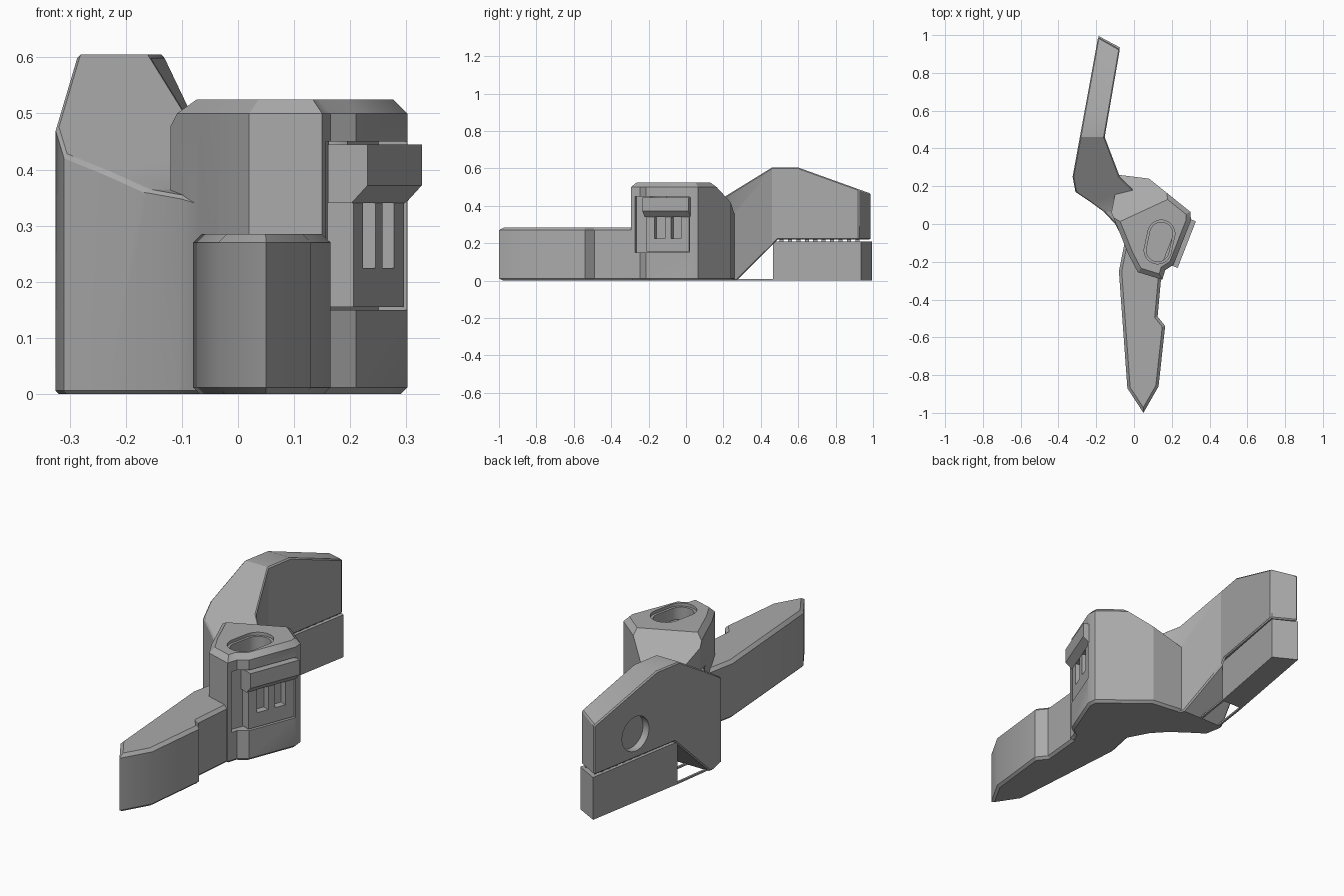
import bpy, bmesh, math
from mathutils import Vector, Matrix

if "Cube" in bpy.data.objects:
    bpy.data.objects.remove(bpy.data.objects["Cube"])

grey = bpy.data.materials.new("plain grey")
grey.use_nodes = True
COLOUR = (0.4, 0.4, 0.4, 1)
grey.diffuse_color = COLOUR
grey.node_tree.nodes["Principled BSDF"].inputs["Base Color"].default_value = COLOUR


def finish(name, bm):
    bmesh.ops.recalc_face_normals(bm, faces=bm.faces[:])
    mesh = bpy.data.meshes.new(name)
    bm.to_mesh(mesh)
    bm.free()
    mesh.materials.append(grey)
    ob = bpy.data.objects.new(name, mesh)
    bpy.context.collection.objects.link(ob)
    return ob


def prism(name, points, low, high, place=None, top=0, bottom=0):
    """Extruded outline with optional chamfers on its two ends."""
    bm = bmesh.new()
    base = bm.faces.new([bm.verts.new((x, y, low)) for x, y in points])
    new = bmesh.ops.extrude_face_region(bm, geom=[base])["geom"]
    bmesh.ops.translate(bm, vec=(0, 0, high - low), verts=[v for v in new if isinstance(v, bmesh.types.BMVert)])
    bmesh.ops.recalc_face_normals(bm, faces=bm.faces[:])
    for level, width in ((high, top), (low, bottom)):
        if width:
            rim = [e for e in bm.edges if all(abs(v.co.z - level) < 1e-5 for v in e.verts)]
            bmesh.ops.bevel(bm, geom=rim, offset=width, segments=1, affect="EDGES")
    if place:
        bm.transform(place)
    return finish(name, bm)


def box(name, low, high, place=None):
    (a, b, c), (d, e, f) = low, high
    return prism(name, [(a, b), (d, b), (d, e), (a, e)], c, f, place)


def cylinder(name, start, end, radius):
    start, end = Vector(start), Vector(end)
    axis = end - start
    bm = bmesh.new()
    bmesh.ops.create_cone(bm, cap_ends=True, segments=40, radius1=radius, radius2=radius, depth=axis.length)
    turn = axis.to_track_quat("Z", "Y").to_matrix().to_4x4()
    bm.transform(Matrix.Translation((start + end) / 2) @ turn)
    return finish(name, bm)


def apply(ob, kind, **settings):
    mod = ob.modifiers.new(kind.title(), kind)
    for key, value in settings.items():
        setattr(mod, key, value)
    bpy.context.view_layer.objects.active = ob
    bpy.ops.object.modifier_apply(modifier=mod.name)


def combine(ob, other, operation):
    apply(ob, "BOOLEAN", object=other, operation=operation, solver="EXACT")
    bpy.data.objects.remove(other)


# Pointed front arm
body = prism("main_body", [(0.05, -1), (0.13, -0.86), (0.165, -0.54), (0.125, -0.49),
                           (0.145, -0.27), (0.1, -0.1), (-0.05, -0.1), (-0.08, -0.25),
                           (-0.035, -0.87)], 0, 0.285, top=0.015, bottom=0.012)

# Tower with a sloping back shoulder
tower = prism("tower", [(0.02, -0.255), (0.15, -0.295), (0.165, -0.245), (0.21, -0.215),
                        (0.302, 0.02), (0.298, 0.065), (0.08, 0.24), (-0.08, 0.26),
                        (-0.12, 0.06), (-0.07, -0.06), (-0.03, -0.16)], 0, 0.525, top=0.025, bottom=0.012)
bm = bmesh.new()
bm.from_mesh(tower.data)
bmesh.ops.bisect_plane(bm, geom=bm.verts[:] + bm.edges[:] + bm.faces[:], plane_co=(0.2, 0.14, 0.525),
                       plane_no=(-0.25, 0.54, 0.78), clear_outer=True)
bmesh.ops.holes_fill(bm, edges=[e for e in bm.edges if e.is_boundary])
bm.to_mesh(tower.data)
bm.free()

# Rear arm: plan outline trimmed by its side profile
SIDEWAYS = Matrix(((0, 0, 1, 0), (1, 0, 0, 0), (0, 1, 0, 0), (0, 0, 0, 1)))
arm = prism("rear_arm", [(-0.19, 0.99), (-0.325, 0.25), (-0.31, 0.17), (-0.235, 0.12), (-0.16, 0.065),
                         (-0.1, 0.0), (-0.03, -0.13), (0.08, 0.1), (-0.075, 0.25), (-0.155, 0.46),
                         (-0.075, 0.925)], 0, 0.8)
side = prism("side_trim", [(-0.2, 0), (0.27, 0), (0.49, 0.22), (1.1, 0.22), (1.1, 0.425),
                           (0.6, 0.605), (0.46, 0.605), (0.07, 0.365), (-0.2, 0.32)], -1, 1, SIDEWAYS)
combine(arm, side, "INTERSECT")
apply(arm, "BEVEL", width=0.016, segments=1, limit_method="ANGLE", angle_limit=math.radians(50))

combine(body, tower, "UNION")
combine(body, arm, "UNION")

# Bolt holes and round pockets
combine(body, cylinder("bolt_hole", (0.05, -0.61, -0.1), (0.05, -0.61, 0.4), 0.056), "DIFFERENCE")
combine(body, cylinder("bolt_sink", (0.05, -0.61, 0.27), (0.05, -0.61, 0.4), 0.066), "DIFFERENCE")
combine(body, cylinder("side_pocket", (0.3, -0.41, 0.15), (0.0, -0.39, 0.15), 0.09), "DIFFERENCE")
combine(body, cylinder("base_pocket", (0.18, -0.06, -0.1), (0.18, -0.06, 0.12), 0.08), "DIFFERENCE")
combine(body, cylinder("disc_pocket", (-0.33, 0.75, 0.34), (-0.2, 0.727, 0.34), 0.085), "DIFFERENCE")


# Long slot in the tower top
def stadium(radius, half):
    points = []
    for i in range(32):
        a = 2 * math.pi * (i + 0.5) / 32
        points.append((radius * math.cos(a), radius * math.sin(a) + math.copysign(half, math.sin(a))))
    return points


slot_place = Matrix.Translation((0.135, -0.095, 0)) @ Matrix.Rotation(math.radians(-12), 4, "Z")
combine(body, prism("slot", stadium(0.06, 0.045), 0.3, 0.6, slot_place), "DIFFERENCE")
combine(body, prism("slot_lip", stadium(0.072, 0.045), 0.51, 0.6, slot_place), "DIFFERENCE")

# Recess for the clip: local x runs along the tower wall, local y points into it
wall = Matrix.Translation((0.256, -0.0975, 0)) @ Matrix.Rotation(math.radians(68.6), 4, "Z")
combine(body, box("clip_recess", (-0.2, -0.06, 0.15), (0.125, 0.055, 0.45), wall), "DIFFERENCE")

# Clip: back plate, three ribs, sill and overhanging head
parts = [box("clip_plate", (-0.125, 0.04, 0.155), (0.12, 0.06, 0.445), wall),
         box("clip_sill", (-0.125, 0.005, 0.155), (0.12, 0.05, 0.225), wall)]
for x, half in ((-0.102, 0.023), (0, 0.018), (0.097, 0.023)):
    parts.append(box("clip_rib", (x - half, 0.005, 0.22), (x + half, 0.05, 0.4), wall))
across = wall @ SIDEWAYS
parts.append(prism("clip_head", [(0.05, 0.34), (0.005, 0.34), (-0.026, 0.372), (-0.026, 0.445), (0.05, 0.445)],
                   -0.135, 0.13, across))

# Support block under the rear arm, with break-away teeth and floor rails
parts.append(prism("support_block", [(-0.187, 0.995), (-0.28, 0.465), (-0.16, 0.465), (-0.075, 0.935)], 0, 0.21))
for i in range(10):
    y = 0.5 + i * 0.045
    x = -0.21 + (y - 0.5) * 0.17
    parts.append(box("support_tooth", (x - 0.045, y, 0.205), (x + 0.045, y + 0.022, 0.232)))
for x, shift in ((-0.28, -0.03), (-0.17, -0.03)):
    parts.append(prism("floor_rail", [(x, 0.47), (x + shift, 0.26), (x + shift + 0.01, 0.26), (x + 0.01, 0.47)],
                       0, 0.009))

# Crisp edges with smooth curves
bpy.ops.object.select_all(action="DESELECT")
body.select_set(True)
bpy.context.view_layer.objects.active = body
bpy.ops.object.shade_smooth_by_angle(angle=math.radians(30))
